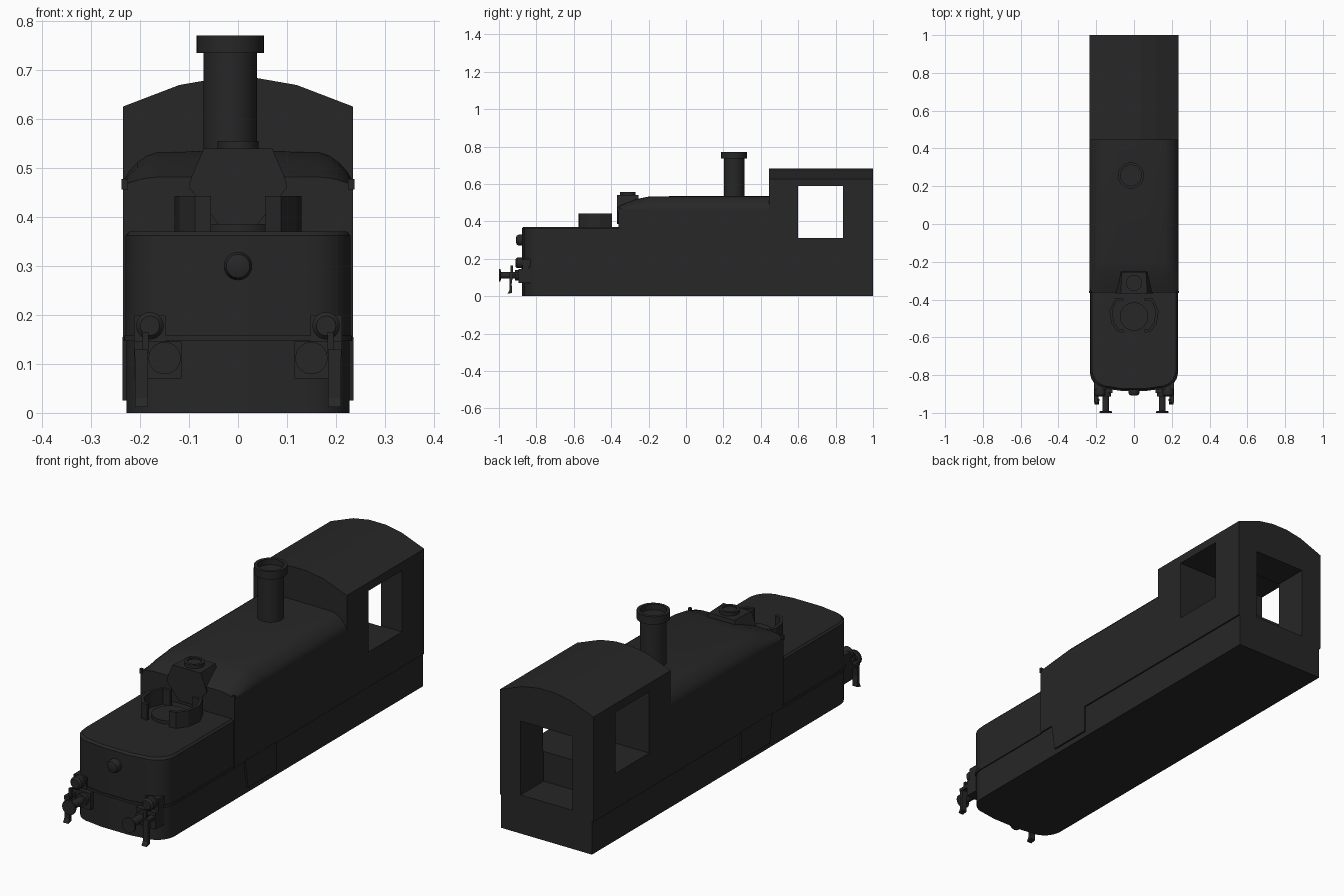
import bpy, bmesh, math
from mathutils import Matrix, Vector

if "Cube" in bpy.data.objects:
    bpy.data.objects.remove(bpy.data.objects["Cube"])

mat = bpy.data.materials.new("dark_grey")
mat.diffuse_color = (0.02, 0.02, 0.02, 1)
mat.use_nodes = True
mat.node_tree.nodes["Principled BSDF"].inputs["Base Color"].default_value = mat.diffuse_color


def loft(name, rings, matrix=None, smooth=None):
    """Closed solid skinned through equal-length point rings."""
    bm = bmesh.new()
    loops = [[bm.verts.new(p) for p in ring] for ring in rings]
    n = len(loops[0])
    for a, b in zip(loops, loops[1:]):
        for i in range(n):
            j = (i + 1) % n
            bm.faces.new((a[i], a[j], b[j], b[i]))
    bm.faces.new(loops[0])
    bm.faces.new(loops[-1])
    if matrix:
        bm.transform(matrix)
    bmesh.ops.recalc_face_normals(bm, faces=bm.faces)
    me = bpy.data.meshes.new(name)
    bm.to_mesh(me)
    bm.free()
    ob = bpy.data.objects.new(name, me)
    bpy.context.collection.objects.link(ob)
    me.materials.append(mat)
    if smooth:
        bpy.ops.object.select_all(action='DESELECT')
        bpy.context.view_layer.objects.active = ob
        ob.select_set(True)
        bpy.ops.object.shade_smooth_by_angle(angle=math.radians(smooth))
    return ob


def box(name, x0, x1, y0, y1, z0, z1):
    return loft(name, [[(x0, y0, z), (x1, y0, z), (x1, y1, z), (x0, y1, z)] for z in (z0, z1)])


def lathe(name, prof, loc, forward=False, n=32):
    """Turned part from (radius, height); forward points it to -y."""
    rings = [[(r * math.cos(2 * math.pi * i / n), r * math.sin(2 * math.pi * i / n), h)
              for i in range(n)] for r, h in prof]
    m = Matrix.Translation(Vector(loc))
    if forward:
        m = m @ Matrix.Rotation(math.pi / 2, 4, 'X')
    return loft(name, rings, m, 35)


def plan(z, hx, yf, yb, r=0.09, bow=0.012):
    """Plan outline with rounded front corners and a slightly bowed front."""
    right = [(hx, yb)]
    for i in range(9):
        a = math.pi / 2 * i / 8
        right.append((hx - r + r * math.cos(a), yf + bow + r - r * math.sin(a)))
    right.append((0.07, yf + 0.002))
    return [(x, y, z) for x, y in right] + [(-x, y, z) for x, y in reversed(right)]


# chassis, trim strip and front hood
loft("chassis", [plan(z, 0.228, -0.88, 1.0) for z in (0, 0.15)], smooth=35)
loft("trim_strip", [plan(z, 0.233, -0.885, -0.36) for z in (0.147, 0.158)], smooth=35)
loft("front_hood", [plan(0.15, 0.23, -0.88, -0.355), plan(0.362, 0.23, -0.88, -0.355),
                    plan(0.371, 0.222, -0.872, -0.355)], smooth=25)
lathe("headlight", [(0.029, 0), (0.029, 0.02), (0.024, 0.03), (0.012, 0.034)], (0, -0.875, 0.3), True)

# hatch on the hood with a guard on each side
lathe("hatch", [(0.075, 0.365), (0.075, 0.386)], (0, -0.49, 0))
path = [(0.055, -0.395), (0.10, -0.395), (0.13, -0.46), (0.12, -0.525), (0.088, -0.57), (0.055, -0.575)]
inner = [(0.055, -0.408), (0.092, -0.408), (0.115, -0.46), (0.107, -0.52), (0.08, -0.557), (0.055, -0.56)]
for s, side in ((-1, "left"), (1, "right")):
    loft(side + "_hatch_guard", [[(s * x, y, z) for x, y in path + inner[::-1]] for z in (0.368, 0.443)])

# main body with a rounded roof that dips at the front
half = [(0.235, 0.15), (0.235, 0.46), (0.234, 0.475), (0.222, 0.495), (0.205, 0.513),
        (0.187, 0.526), (0.165, 0.533), (0.08, 0.535)]
outline = half + [(-x, z) for x, z in reversed(half)]
loft("main_body", [[(x, y, z if z <= 0.46 else 0.46 + (z - 0.46) * k) for x, z in outline]
                   for y, k in ((-0.362, 0.3), (-0.27, 0.78), (-0.19, 0.99), (0.45, 1))], smooth=30)
for s, side in ((-1, "left"), (1, "right")):
    xs = sorted((s * 0.236, s * 0.22))
    box(side + "_eave", *sorted((s * 0.238, s * 0.225)), -0.366, -0.355, 0.456, 0.478)
    loft(side + "_skirt", [[(x, -0.285, 0.155), (x, -0.265, 0.025), (x, -0.06, 0.025), (x, -0.06, 0.155)]
                           for x in xs])

# filler box at the front of the body
loft("filler_box", [[(-w, -0.368, z), (w, -0.368, z), (v, yb, z), (-v, yb, z)]
                    for z, w, v, yb in ((0.385, 0.04, 0.04, -0.34), (0.46, 0.1, 0.085, -0.245),
                                        (0.475, 0.098, 0.085, -0.247), (0.54, 0.07, 0.064, -0.255))])
lathe("filler_cap", [(0.042, 0.535), (0.042, 0.556), (0.03, 0.556), (0.03, 0.55)], (0, -0.312, 0))

# chimney with open top
lathe("chimney", [(0.055, 0.52), (0.055, 0.735), (0.069, 0.735), (0.069, 0.771), (0.055, 0.771),
                  (0.055, 0.745)], (-0.016, 0.257, 0))

# cab: solid block with a window opening across it and one at the back
roof = [(0.235, 0.15), (0.235, 0.626), (0.12, 0.67), (0.04, 0.684)]
roof += [(-x, z) for x, z in reversed(roof)]
cab = loft("cab", [[(x, y, z) for x, z in roof] for y in (0.445, 1.0)])
for cutter in (box("side_window_cutter", -0.3, 0.3, 0.6, 0.84, 0.31, 0.588),
               box("back_window_cutter", -0.13, 0.13, 0.835, 1.1, 0.175, 0.51)):
    cutter.hide_render = True
    mod = cab.modifiers.new("window", 'BOOLEAN')
    mod.operation, mod.solver, mod.object = 'DIFFERENCE', 'EXACT', cutter
    bpy.context.view_layer.objects.active = cab
    bpy.ops.object.modifier_apply(modifier=mod.name)
    bpy.data.objects.remove(cutter)

# buffers, lamps and hanging guard irons on both front corners
for s, side in ((-1, "left"), (1, "right")):
    def bx(part, x0, x1, *yz):
        box(f"{side}_{part}", *sorted((s * x0, s * x1)), *yz)
    bx("buffer_bracket", 0.115, 0.213, -0.895, -0.83, 0.07, 0.146)
    lathe(side + "_buffer", [(0.028, 0), (0.028, 0.03), (0.018, 0.03), (0.018, 0.106),
                             (0.033, 0.109), (0.033, 0.117)], (s * 0.15, -0.883, 0.112), True, 24)
    bx("lamp_bracket", 0.148, 0.213, -0.875, -0.83, 0.145, 0.2)
    lathe(side + "_lamp", [(0.02, 0), (0.028, 0.012), (0.028, 0.042), (0.02, 0.05)],
          (s * 0.18, -0.862, 0.178), True, 24)
    bx("iron_arm", 0.188, 0.212, -0.945, -0.88, 0.115, 0.13)
    bx("iron_pin", 0.183, 0.195, -0.938, -0.926, 0.12, 0.165)
    loft(side + "_guard_iron", [[(s * x, y, z) for y, z in
                                 ((-0.945, 0.13), (-0.945, 0.03), (-0.955, 0.012), (-0.93, 0.018),
                                  (-0.932, 0.065), (-0.925, 0.115))] for x in (0.184, 0.21)])
